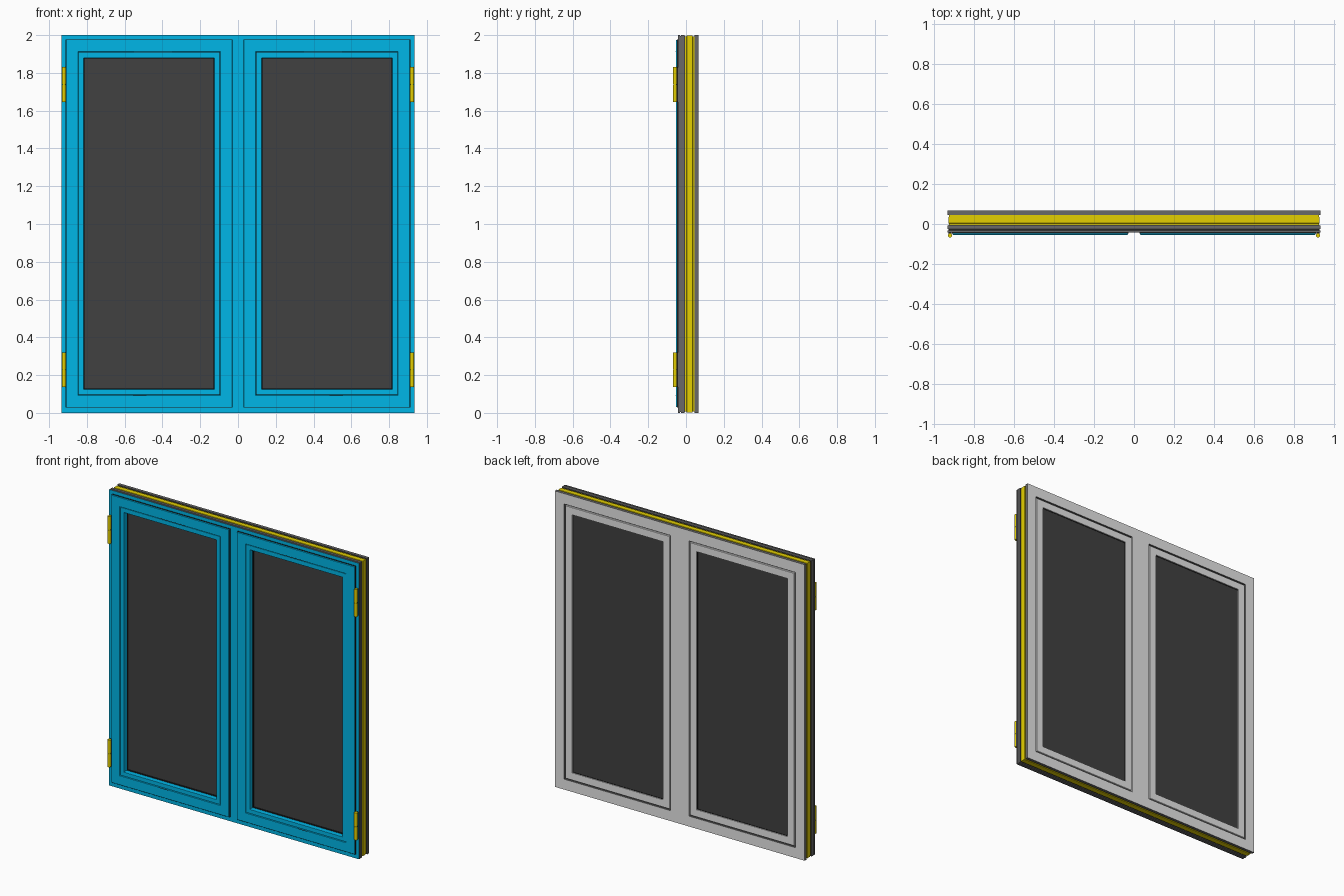
import bpy, bmesh
from mathutils import Matrix, Vector

if "Cube" in bpy.data.objects:
    bpy.data.objects.remove(bpy.data.objects["Cube"], do_unlink=True)


def material(name, r, g, b):
    m = bpy.data.materials.new(name)
    m.use_nodes = True
    m.diffuse_color = (r, g, b, 1)
    m.node_tree.nodes["Principled BSDF"].inputs["Base Color"].default_value = (r, g, b, 1)
    return m


BLUE = material("blue paint", 0.0, 0.48, 0.82)
LIGHT = material("light grey paint", 0.80, 0.80, 0.80)
GREY = material("grey metal", 0.14, 0.14, 0.14)
YELLOW = material("yellow", 0.78, 0.63, 0.0)
GLASS = material("dark glass", 0.052, 0.052, 0.052)
SEAL = material("black seal", 0.012, 0.012, 0.012)


def finish(name, bm, mats, rule=None):
    bmesh.ops.recalc_face_normals(bm, faces=bm.faces)
    if rule:
        for f in bm.faces:
            f.material_index = rule(f)
    me = bpy.data.meshes.new(name)
    bm.to_mesh(me)
    bm.free()
    for m in mats:
        me.materials.append(m)
    ob = bpy.data.objects.new(name, me)
    bpy.context.collection.objects.link(ob)


def ring(name, rect, profile, mats, rule=None):
    """Sweep a closed (inset, y) profile round a rectangle with mitred corners."""
    x0, x1, z0, z1 = rect
    bm = bmesh.new()
    loops = []
    for i, y in profile:
        corners = ((x0 + i, z0 + i), (x1 - i, z0 + i), (x1 - i, z1 - i), (x0 + i, z1 - i))
        loops.append([bm.verts.new((x, y, z)) for x, z in corners])
    for a, b in zip(loops, loops[1:] + loops[:1]):
        for k in range(4):
            n = (k + 1) % 4
            bm.faces.new((a[k], a[n], b[n], b[k]))
    finish(name, bm, mats, rule)


def flat(w, ya, yb):
    return [(0, ya), (w, ya), (w, yb), (0, yb)]


def box(name, xs, ys, zs, mat):
    bm = bmesh.new()
    size = Vector((xs[1] - xs[0], ys[1] - ys[0], zs[1] - zs[0]))
    mid = Vector((xs[0] + xs[1], ys[0] + ys[1], zs[0] + zs[1])) / 2
    bmesh.ops.create_cube(bm, size=1, matrix=Matrix.Translation(mid) @ Matrix.Diagonal(size.to_4d()))
    finish(name, bm, [mat])


W, H = 0.934, 2.0
FRAME = (-W, W, 0, H)
FRONT, BACK = -0.042, 0.067

# Fixed frame: metal shells, painted on the show faces, either side of the core
ring("frame_front", FRAME,
     [(0, FRONT), (0.08, FRONT), (0.08, -0.008), (0, -0.008),
      (0, -0.026), (0.006, -0.027), (0.006, -0.031), (0, -0.032)], [BLUE, GREY],
     lambda f: 0 if f.calc_center_median().y < FRONT + 0.001 else 1)
ring("frame_back", FRAME, flat(0.07, 0.046, BACK), [LIGHT, GREY],
     lambda f: 0 if f.calc_center_median().y > BACK - 0.001 else 1)
ring("insulating_core", FRAME,
     [(0.007, -0.008), (0.007, 0.002), (0.003, 0.004), (0.003, 0.034),
      (0.007, 0.036), (0.007, 0.046), (0.07, 0.046), (0.07, -0.008)], [YELLOW])
for n, y in (("front", -0.008), ("back", 0.044)):
    ring("core_seal_" + n, (-W + 0.005, W - 0.005, 0.005, H - 0.005), flat(0.05, y, y + 0.002), [SEAL])
box("mullion_front", (-0.08, 0.08), (FRONT, -0.008), (0.07, H - 0.07), BLUE)
box("mullion_core", (-0.06, 0.06), (-0.008, 0.046), (0.06, H - 0.06), YELLOW)
box("mullion_back", (-0.069, 0.069), (0.046, BACK), (0.06, H - 0.06), LIGHT)

# Two casements, mirrored about the mullion
for side, s in (("left", 1), ("right", -1)):
    def across(a, b):
        return (min(s * a, s * b), max(s * a, s * b))

    def rect(a, b, z0, z1):
        return across(a, b) + (z0, z1)

    # Painted casement over a dark perimeter seal
    ring(side + "_sash_seal", rect(0.028, 0.912, 0.028, 1.977), flat(0.03, -0.048, -0.037), [SEAL])
    ring(side + "_sash_front", rect(0.03, 0.91, 0.03, 1.975),
         [(0, -0.046), (0, -0.052), (0.002, -0.054), (0.063, -0.054), (0.065, -0.052), (0.065, -0.030)],
         [BLUE])
    ring(side + "_bead_seal", rect(0.092, 0.850, 0.092, 1.913), flat(0.02, -0.046, -0.030), [SEAL])
    ring(side + "_bead_front", rect(0.098, 0.844, 0.098, 1.907),
         [(0, -0.03), (0, -0.052), (0.003, -0.053), (0.027, -0.053), (0.029, -0.050), (0.029, -0.022)],
         [BLUE])
    ring(side + "_glass_seal_front", rect(0.116, 0.826, 0.116, 1.889), flat(0.014, -0.024, -0.010), [SEAL])

    # Glazing unit and rear face of the casement
    box(side + "_glass", across(0.1, 0.84), (-0.014, 0.058), (0.1, 1.9), GLASS)
    ring(side + "_rear_seal", rect(0.06, 0.872, 0.062, 1.935), flat(0.05, 0.04, 0.054), [GREY])
    ring(side + "_sash_back", rect(0.076, 0.856, 0.078, 1.922),
         [(0, 0.046), (0, 0.064), (0.002, 0.066), (0.050, 0.066), (0.050, 0.046)], [LIGHT])
    ring(side + "_glass_seal_back", rect(0.124, 0.818, 0.126, 1.874), flat(0.005, 0.05, 0.060), [SEAL])

    # Vent and drainage slots
    box(side + "_vent_slot", across(0.35, 0.55), (-0.0545, -0.051), (1.911, 1.914), SEAL)
    drain = (0.485, 0.555) if s > 0 else (-0.555, -0.485)
    box(side + "_drain_slot", drain, (-0.0545, -0.051), (0.090, 0.093), SEAL)

    # Hinges: knuckle barrel on a short dark leaf
    for level, z in (("lower", 0.228), ("upper", 1.738)):
        bm = bmesh.new()
        for dz, r, h in ((-0.047, 0.0105, 0.09), (0.047, 0.0105, 0.09), (0, 0.008, 0.18)):
            bmesh.ops.create_cone(bm, cap_ends=True, segments=16, radius1=r, radius2=r, depth=h,
                                  matrix=Matrix.Translation((s * 0.922, -0.0575, z + dz)))
        bm.normal_update()
        for f in bm.faces:
            f.smooth = abs(f.normal.z) < 0.5
        finish(f"{side}_{level}_hinge", bm, [YELLOW])
        box(f"{side}_{level}_hinge_leaf", across(0.914, 0.930), (-0.053, -0.040),
            (z - 0.091, z + 0.091), SEAL)
